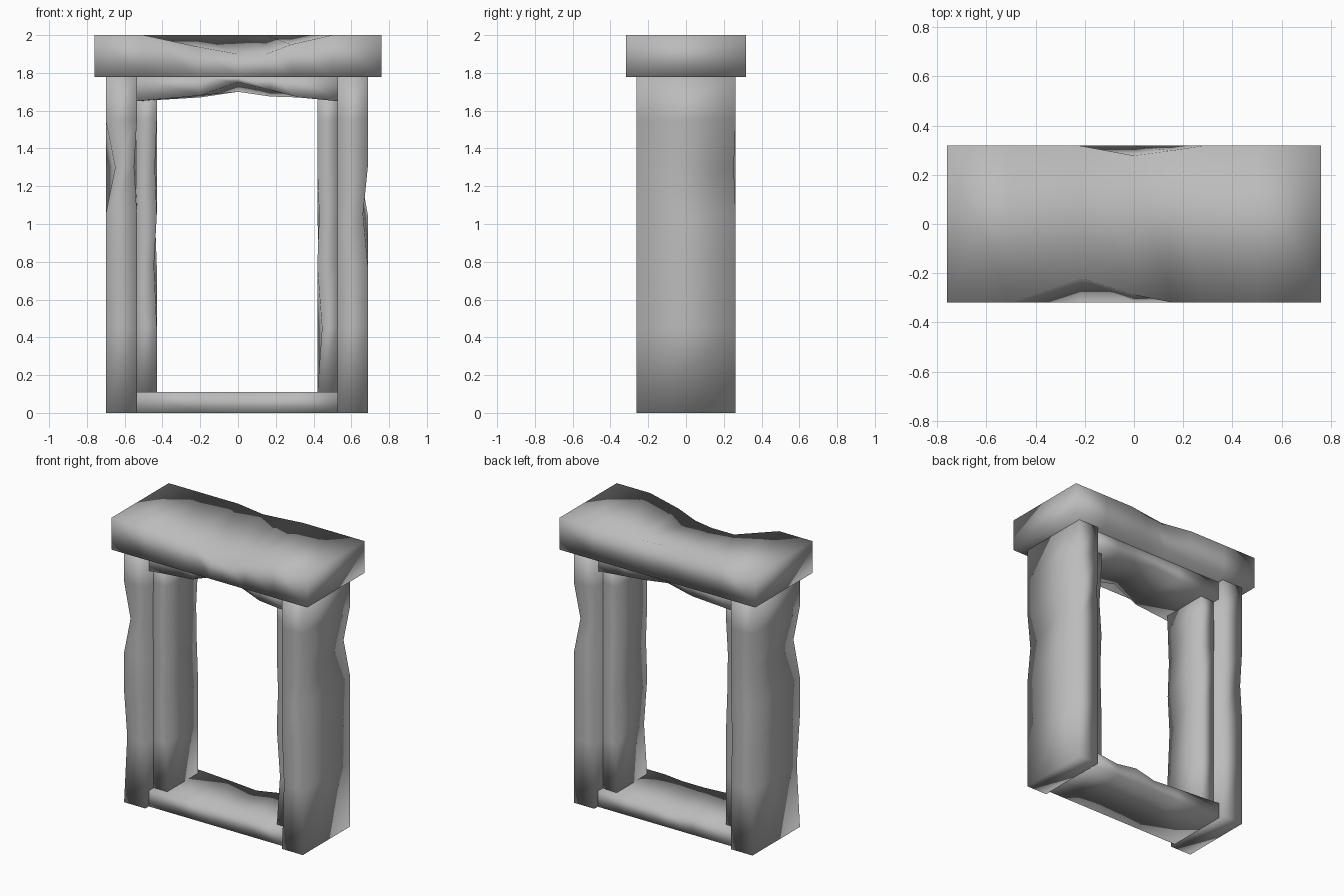
import bpy, bmesh

cube = bpy.data.objects.get("Cube")
if cube:
    bpy.data.objects.remove(cube, do_unlink=True)

stone = bpy.data.materials.new("grey_stone")
stone.use_nodes = True
colour = (0.5, 0.5, 0.5, 1)
stone.diffuse_color = colour
stone.node_tree.nodes["Principled BSDF"].inputs["Base Color"].default_value = colour


def block(name, low, high, axis, rings, chips):
    """Four-sided stone block along an axis. chips maps a long edge (signs on
    the two other axes) to {ring number: depth cut on each of those axes}."""
    a, b = [i for i in range(3) if i != axis]
    places = [low[axis], *rings, high[axis]]
    bm = bmesh.new()
    loops = []
    for n, place in enumerate(places):
        loop = []
        for edge in ("--", "+-", "++", "-+"):
            depths = chips.get(edge, {}).get(n, (0, 0))
            co = [0, 0, 0]
            co[axis] = place
            for i, sign, depth in zip((a, b), edge, depths):
                co[i] = low[i] + depth if sign == "-" else high[i] - depth
            loop.append(bm.verts.new(co))
        loops.append(loop)
    for one, two in zip(loops, loops[1:]):
        for i in range(4):
            j = (i + 1) % 4
            bm.faces.new((one[i], one[j], two[j], two[i]))
    bm.faces.new(loops[0])
    bm.faces.new(loops[-1])
    bmesh.ops.recalc_face_normals(bm, faces=bm.faces)
    for face in bm.faces:
        face.smooth = True
    mesh = bpy.data.meshes.new(name)
    bm.to_mesh(mesh)
    bm.free()
    mesh.materials.append(stone)
    obj = bpy.data.objects.new(name, mesh)
    bpy.context.collection.objects.link(obj)


# Lintel with a worn front top edge
block("lintel", (-0.76, -0.318, 1.777), (0.76, 0.318, 2.0), 0,
      [-0.5, -0.22, 0, 0.15, 0.28, 0.5],
      {"-+": {2: (0.1, 0.06), 3: (0.03, 0.1), 4: (0, 0.1), 5: (0, 0.05)},
       "++": {3: (0.04, 0), 4: (0.02, 0)}})

# Outer posts
heights = [0.45, 0.78, 1.05, 1.3, 1.55]
block("right_post", (-0.7, -0.263, 0), (-0.535, 0.263, 1.777), 2, heights,
      {"--": {1: (0, 0.035), 4: (0.05, 0)},
       "+-": {4: (0.015, 0)},
       "++": {2: (0, 0.01)},
       "-+": {3: (0, 0.02)}})
block("left_post", (0.527, -0.263, 0), (0.687, 0.263, 1.777), 2, heights,
      {"--": {1: (0, 0.02)},
       "+-": {3: (0.025, 0)},
       "++": {4: (0.045, 0.01)},
       "-+": {4: (0, 0.01)}})

# Inner jambs, set back from the posts
block("right_jamb", (-0.54, -0.17, 0.1), (-0.43, 0.17, 1.7), 2, heights,
      {"+-": {2: (0.015, 0), 4: (0.01, 0)}, "++": {3: (0.01, 0), 4: (0, 0.02)}})
block("left_jamb", (0.42, -0.17, 0.1), (0.53, 0.17, 1.7), 2, heights,
      {"--": {1: (0.025, 0), 3: (0.01, 0)}, "-+": {2: (0.01, 0), 4: (0, 0.02)}})

# Sill and worn upper beam between the posts
spans = [-0.2, 0, 0.17, 0.32]
block("sill", (-0.54, -0.225, 0), (0.53, 0.225, 0.11), 0, spans,
      {"-+": {2: (0.02, 0), 3: (0.02, 0)},
       "++": {1: (0.03, 0), 2: (0.02, 0.02), 4: (0.02, 0.01)}})
block("upper_beam", (-0.54, -0.22, 1.65), (0.53, 0.22, 1.78), 0, spans,
      {"--": {1: (0, 0.03), 2: (0.02, 0.1), 3: (0.02, 0.06), 4: (0, 0.02)},
       "+-": {1: (0, 0.02), 2: (0.02, 0.05), 3: (0.02, 0.025), 4: (0, 0.02)}})
